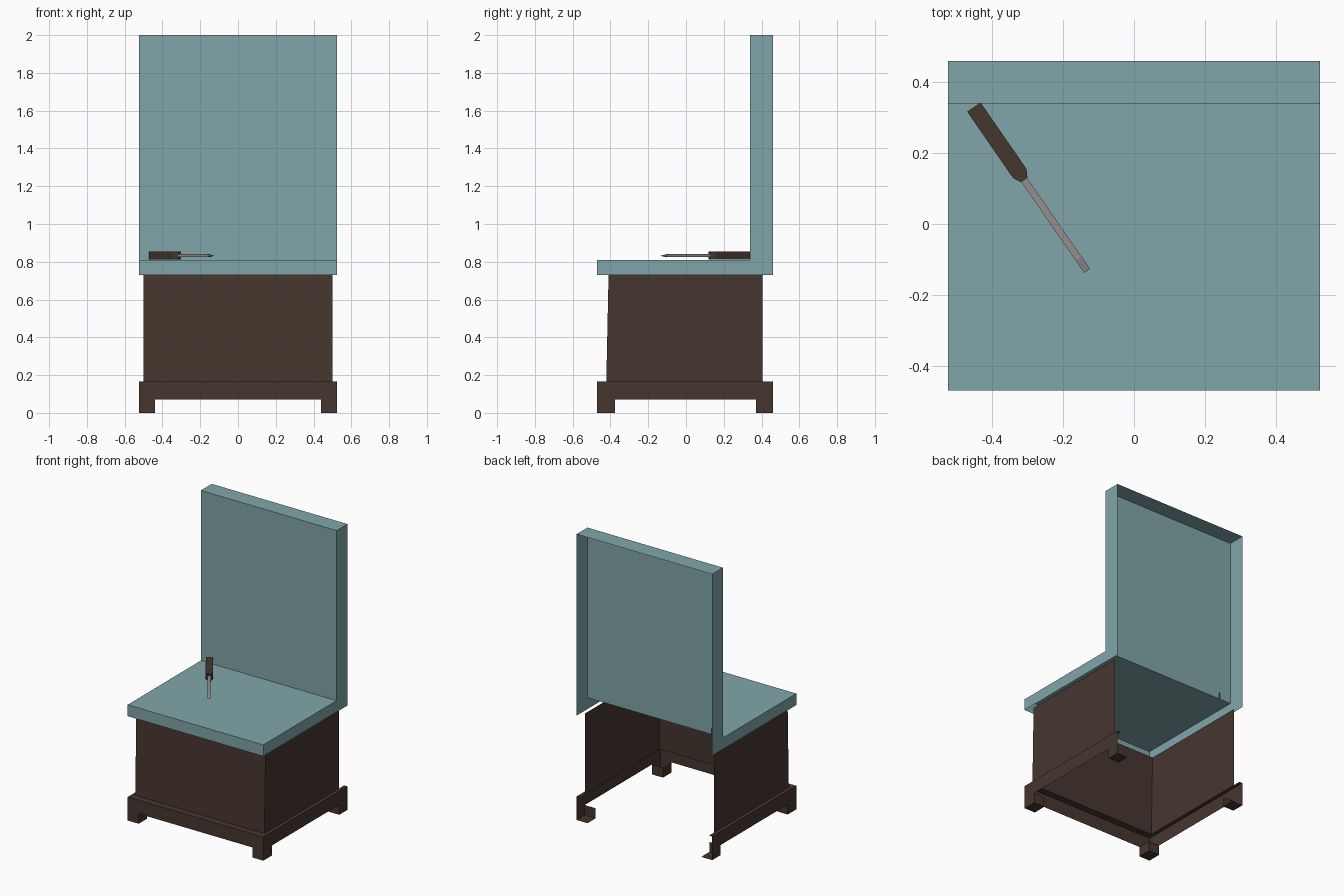
import bpy, bmesh, math
from mathutils import Matrix

if "Cube" in bpy.data.objects:
    bpy.data.objects.remove(bpy.data.objects["Cube"])


def material(name, rgb):
    m = bpy.data.materials.new(name)
    m.diffuse_color = (*rgb, 1)
    m.use_nodes = True
    m.node_tree.nodes["Principled BSDF"].inputs["Base Color"].default_value = m.diffuse_color
    return m


TEAL = material("teal", (0.22, 0.38, 0.40))
WOOD = material("dark_wood", (0.062, 0.037, 0.028))
METAL = material("metal", (0.30, 0.27, 0.27))


# Flat panels: counter-clockwise points face +x, -y and +z
def px(x, pts):
    return [(x, a, b) for a, b in pts]


def py(y, pts):
    return [(a, y, b) for a, b in pts]


def pz(z, pts):
    return [(a, b, z) for a, b in pts]


def rect(a0, b0, a1, b1):
    return [(a0, b0), (a1, b0), (a1, b1), (a0, b1)]


def flip(face):
    return face[::-1]


def build(name, faces, mat, mirror=True):
    bm = bmesh.new()
    for f in faces:
        bm.faces.new([bm.verts.new(p) for p in f])
    bmesh.ops.remove_doubles(bm, verts=bm.verts[:], dist=1e-4)
    me = bpy.data.meshes.new(name)
    bm.to_mesh(me)
    bm.free()
    me.materials.append(mat)
    ob = bpy.data.objects.new(name, me)
    bpy.context.collection.objects.link(ob)
    if mirror:
        ob.modifiers.new("mirror", 'MIRROR').use_clip = True
    return ob


X, FRONT, BACK = 0.525, -0.47, 0.46
REST = 0.34             # front plane of the backrest
SEAT0, SEAT1 = 0.73, 0.81
PX, PY, PB = 0.50, -0.422, 0.405   # body panel planes
LEDGE, ARCH, FOOT = 0.165, 0.07, 0.085

# Seat: open shell, right half
build("seat", [
    pz(SEAT1, rect(0, FRONT, X, REST)),
    py(FRONT, rect(0, SEAT0, X, SEAT1)),
    px(X, rect(FRONT, SEAT0, BACK, SEAT1)),
], TEAL)

# Backrest: open at the rear
build("backrest", [
    py(REST, rect(0, SEAT1, X, 2)),
    pz(2, rect(0, REST, X, BACK)),
    px(X, rect(REST, SEAT1, BACK, 2)),
], TEAL)

# Body panels, front leaning back slightly, no rear panel
build("body_panels", [
    [(0, PY, LEDGE), (PX, PY, LEDGE), (PX, PY + 0.012, SEAT0), (0, PY + 0.012, SEAT0)],
    px(PX, [(PY, LEDGE), (PB, LEDGE), (PB, SEAT0), (PY + 0.012, SEAT0)]),
], WOOD)

# Plinth with cut-out feet and a narrow ledge
xi, y0, y1 = X - FOOT, FRONT + 0.095, BACK - 0.09
build("plinth", [
    py(FRONT, [(0, ARCH), (xi, ARCH), (xi, 0), (X, 0), (X, LEDGE), (0, LEDGE)]),
    px(X, [(FRONT, 0), (y0, 0), (y0, ARCH), (y1, ARCH), (y1, 0),
           (BACK, 0), (BACK, LEDGE), (FRONT, LEDGE)]),
    pz(LEDGE, rect(0, FRONT, X, PY)),
    pz(LEDGE, rect(PX, PY, X, BACK)),
], WOOD)

# Inner sides and soles of the feet
build("front_feet", [
    flip(px(xi, rect(FRONT, 0, y0, ARCH))),
    flip(py(y0, rect(xi, 0, X, ARCH))),
    flip(pz(0, rect(xi, FRONT, X, y0))),
], WOOD)
build("back_feet", [
    py(y1, rect(xi, 0, X, ARCH)),
    flip(pz(0, rect(xi, y1, X, BACK))),
], WOOD)


# Chisel lying on the seat, modelled along local +x
def extrude(name, outline, vec, mat):
    ob = build(name, [outline], mat, mirror=False)
    bm = bmesh.new()
    bm.from_mesh(ob.data)
    r = bmesh.ops.extrude_face_region(bm, geom=bm.faces[:], use_keep_orig=True)
    top = [v for v in r["geom"] if isinstance(v, bmesh.types.BMVert)]
    bmesh.ops.translate(bm, verts=top, vec=vec)
    bmesh.ops.recalc_face_normals(bm, faces=bm.faces[:])
    bm.to_mesh(ob.data)
    bm.free()
    ob.matrix_world = (Matrix.Translation((-0.452, 0.330, SEAT1))
                       @ Matrix.Rotation(math.atan2(-0.463, 0.32), 4, 'Z'))
    return ob


extrude("chisel_handle", pz(0.001, [(0, -0.023), (0.228, -0.023), (0.25, -0.011),
                                    (0.25, 0.011), (0.228, 0.023), (0, 0.023)]),
        (0, 0, 0.044), WOOD)
extrude("chisel_blade", py(-0.010, [(0.25, 0.015), (0.52, 0.015), (0.562, 0.021),
                                    (0.52, 0.030), (0.25, 0.030)]),
        (0, 0.020, 0), METAL)
